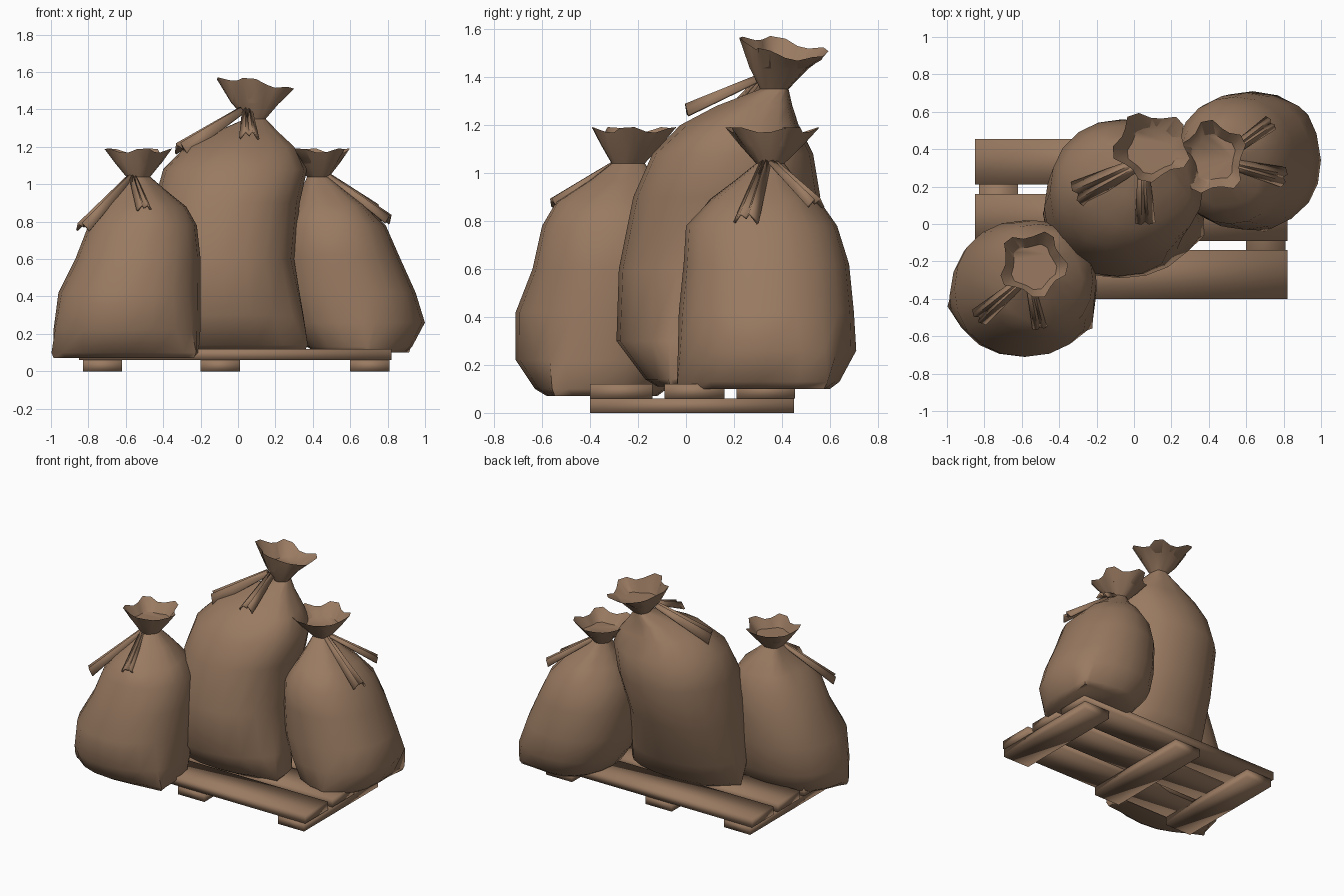
import bpy, bmesh, math
from mathutils import Vector

if "Cube" in bpy.data.objects:
    bpy.data.objects.remove(bpy.data.objects["Cube"])

mat = bpy.data.materials.new("burlap brown")
mat.diffuse_color = (0.32, 0.195, 0.12, 1)
mat.use_nodes = True
mat.node_tree.nodes["Principled BSDF"].inputs["Base Color"].default_value = mat.diffuse_color


def finish(name, bm, angle=None):
    bmesh.ops.recalc_face_normals(bm, faces=bm.faces)
    me = bpy.data.meshes.new(name)
    bm.to_mesh(me)
    bm.free()
    me.materials.append(mat)
    ob = bpy.data.objects.new(name, me)
    bpy.context.collection.objects.link(ob)
    bpy.ops.object.select_all(action='DESELECT')
    ob.select_set(True)
    bpy.context.view_layer.objects.active = ob
    if angle is None:
        bpy.ops.object.shade_smooth()
    else:
        bpy.ops.object.shade_smooth_by_angle(angle=math.radians(angle))
    return ob


def box(name, x0, x1, y0, y1, z0, z1):
    bm = bmesh.new()
    bmesh.ops.create_cube(bm, size=1)
    for v in bm.verts:
        v.co = ((x0 + x1) / 2 + v.co.x * (x1 - x0),
                (y0 + y1) / 2 + v.co.y * (y1 - y0),
                (z0 + z1) / 2 + v.co.z * (z1 - z0))
    finish(name, bm)


SIDES = 20


def sack(name, rings, mouth, drop, phase, corners):
    """rings: (z, x0, x1, y0, y1) from floor to neck; mouth: the flared rim;
    corners: points where the bottom seam sticks out."""
    bm = bmesh.new()

    def ring(z, x0, x1, y0, y1, fold=0.0, wave=0.0, pull=0.0):
        cx, cy = (x0 + x1) / 2, (y0 + y1) / 2
        rx, ry = (x1 - x0) / 2, (y1 - y0) / 2
        out = []
        for i in range(SIDES):
            a = 2 * math.pi * i / SIDES
            c, s = math.cos(a), math.sin(a)
            lobe = math.cos(5 * a + phase)
            k = 1 + fold * (lobe - 0.5)
            px = cx + rx * k * math.copysign(abs(c) ** 0.93, c)
            py = cy + ry * k * math.copysign(abs(s) ** 0.93, s)
            for ex, ey in corners:
                ac = math.atan2((ey - cy) / ry, (ex - cx) / rx)
                w = pull * max(0, math.cos(a - ac)) ** 14
                px += (ex - px) * w
                py += (ey - py) * w
            zz = z + wave * lobe - (drop * (c + s) if wave else 0)
            out.append(bm.verts.new((px, py, zz)))
        return out

    def between(a, b, t):
        return [p + (q - p) * t for p, q in zip(a, b)]

    neck = rings[-1]
    # body: cornered at the seam, gathered at the shoulders
    pulls = {0: 0.85, 1: 0.95, 2: 0.45}
    loops = [ring(*r, fold=0.05 if i >= len(rings) - 3 else 0.0,
                  pull=pulls.get(i, 0.0)) for i, r in enumerate(rings)]
    # flared mouth, rim and inner hollow
    loops.append(ring(*between(neck, mouth, 0.5), fold=0.06))
    loops.append(ring(*mouth, fold=0.14, wave=0.014))
    loops.append(ring(*between(neck, mouth, 0.5), fold=0.1))
    for a, b in zip(loops, loops[1:]):
        for i in range(SIDES):
            j = (i + 1) % SIDES
            bm.faces.new((a[i], a[j], b[j], b[i]))
    bm.faces.new(loops[0])
    bm.faces.new(loops[-1])
    finish(name, bm, 50)


def ribbon(name, start, end, w0=0.02, w1=0.05):
    """Folded tie end: a thin strip with a V section that widens to its tip."""
    p, q = Vector(start), Vector(end)
    d = (q - p).normalized()
    side = d.cross(Vector((0, 0, 1))).normalized()
    up = side.cross(d)
    bm = bmesh.new()
    rows = []
    for c, w in ((p, w0), (p.lerp(q, 0.5), (w0 + w1) / 2), (q, w1)):
        prof = [(-w, -w * 0.55), (-w * 0.35, w * 0.35), (0, -w * 0.2),
                (w * 0.4, w * 0.3), (w, -w * 0.45)]
        rows.append([bm.verts.new(c + side * s + up * u + d * abs(s) * 0.3)
                     for s, u in prof])
    for a, b in zip(rows, rows[1:]):
        for i in range(4):
            bm.faces.new((a[i], a[i + 1], b[i + 1], b[i]))
    ob = finish(name, bm, 35)
    m = ob.modifiers.new("thickness", 'SOLIDIFY')
    m.thickness = 0.012
    m.offset = 0


# pallet
for i, (y0, y1) in enumerate(((-0.40, -0.14), (-0.09, 0.16), (0.21, 0.455))):
    box(f"pallet_plank_{i + 1}", -0.85, 0.82, y0, y1, 0.06, 0.12)
for i, x0 in enumerate((-0.83, -0.20, 0.60)):
    box(f"pallet_runner_{i + 1}", x0, x0 + 0.21, -0.40, 0.45, 0.0, 0.06)

# left sack
sack("left_sack", [
    (0.07, -0.92, -0.24, -0.58, -0.12),
    (0.10, -0.97, -0.21, -0.63, -0.08),
    (0.22, -0.98, -0.20, -0.71, -0.01),
    (0.42, -0.96, -0.20, -0.71, 0.02),
    (0.60, -0.87, -0.20, -0.64, 0.02),
    (0.78, -0.80, -0.22, -0.60, 0.00),
    (0.88, -0.72, -0.28, -0.54, -0.04),
    (0.97, -0.64, -0.39, -0.40, -0.11),
    (1.04, -0.60, -0.47, -0.31, -0.17)],
    (1.18, -0.72, -0.36, -0.39, -0.04), 0.0, 0.6,
    [(-1.0, -0.44), (-0.22, -0.56)])
ribbon("left_tie_long", (-0.57, -0.28, 1.05), (-0.83, -0.50, 0.78))
ribbon("left_tie_short", (-0.56, -0.28, 1.05), (-0.50, -0.55, 0.88), 0.02, 0.04)

# middle sack, leaning back from a narrow seam
sack("middle_sack", [
    (0.11, -0.42, 0.32, -0.12, 0.22),
    (0.14, -0.46, 0.37, -0.17, 0.26),
    (0.30, -0.48, 0.34, -0.29, 0.36),
    (0.60, -0.48, 0.30, -0.28, 0.46),
    (0.90, -0.45, 0.33, -0.22, 0.56),
    (1.08, -0.40, 0.37, -0.14, 0.53),
    (1.20, -0.28, 0.31, -0.02, 0.48),
    (1.28, -0.12, 0.22, 0.13, 0.45),
    (1.35, 0.04, 0.15, 0.31, 0.43)],
    (1.52, -0.11, 0.30, 0.23, 0.60), 0.032, 2.2,
    [(0.38, -0.07), (-0.49, 0.06)])
ribbon("middle_tie_long", (0.02, 0.32, 1.40), (-0.30, 0.16, 1.20), 0.03, 0.07)
ribbon("middle_tie_short", (0.05, 0.31, 1.40), (0.06, 0.01, 1.27), 0.025, 0.05)

# right sack
sack("right_sack", [
    (0.10, 0.42, 0.90, 0.00, 0.60),
    (0.13, 0.37, 0.93, -0.03, 0.64),
    (0.26, 0.27, 1.00, -0.03, 0.71),
    (0.42, 0.23, 0.95, -0.03, 0.70),
    (0.62, 0.22, 0.86, -0.01, 0.68),
    (0.78, 0.24, 0.79, 0.00, 0.63),
    (0.89, 0.30, 0.69, 0.09, 0.55),
    (0.97, 0.34, 0.58, 0.20, 0.46),
    (1.04, 0.37, 0.49, 0.29, 0.41)],
    (1.18, 0.24, 0.60, 0.16, 0.55), 0.0, 4.0,
    [(0.93, 0.60), (0.70, -0.04)])
ribbon("right_tie_long", (0.48, 0.33, 1.05), (0.80, 0.25, 0.82))
ribbon("right_tie_short", (0.48, 0.36, 1.05), (0.73, 0.54, 0.88), 0.02, 0.04)
